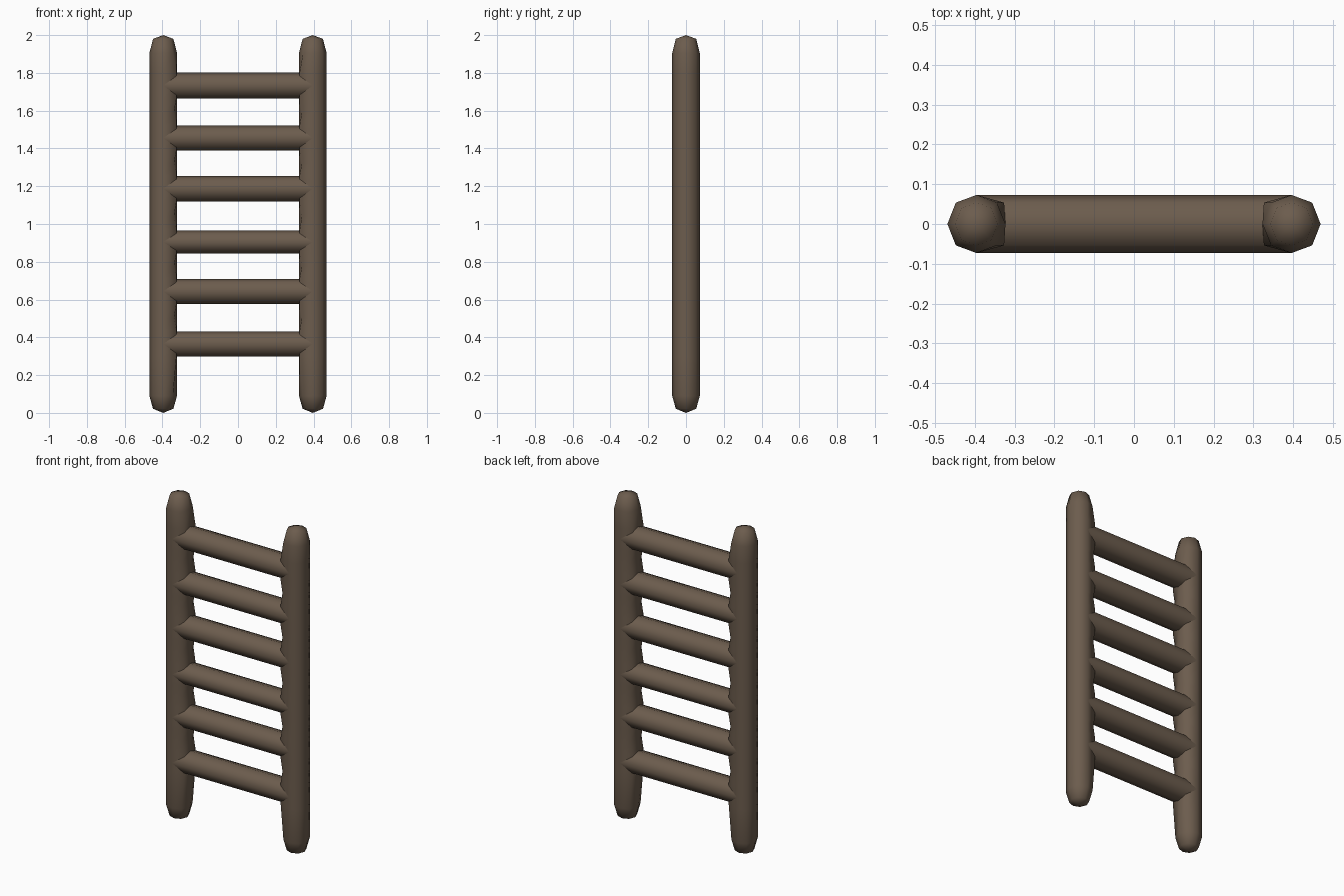
import bpy
import math

if "Cube" in bpy.data.objects:
    bpy.data.objects.remove(bpy.data.objects["Cube"])

# One weathered wood colour
wood = bpy.data.materials.new("dark_brown_wood")
wood.diffuse_color = (0.15, 0.108, 0.075, 1)
wood.use_nodes = True
wood.node_tree.nodes["Principled BSDF"].inputs["Base Color"].default_value = wood.diffuse_color

R = 0.073       # rail radius
RAIL_X = 0.396  # rail centre
RUNGS = [(0.365, 0.067), (0.643, 0.067), (0.905, 0.061),
         (1.187, 0.068), (1.455, 0.066), (1.733, 0.068)]  # height, half thickness


def make_object(name, verts, faces):
    mesh = bpy.data.meshes.new(name)
    mesh.from_pydata(verts, [], faces)
    mesh.materials.append(wood)
    mesh.update()
    mesh.shade_smooth()
    obj = bpy.data.objects.new(name, mesh)
    bpy.context.collection.objects.link(obj)
    return obj


def bridge(rings):
    """Quads between successive eight-sided rings."""
    return [(8 * r + i, 8 * r + (i + 1) % 8, 8 * r + 8 + (i + 1) % 8, 8 * r + 8 + i)
            for r in range(rings - 1) for i in range(8)]


def make_rail(name, side):
    # height, radius, how far the inner corners are pulled toward the rungs
    levels = [(0.022, 0.054, 0), (0.09, R, 0)]
    for k, (z, h) in enumerate(RUNGS):
        levels += [(z - h, R, 0.018), (z + h, R, 0.018)]
        if k < len(RUNGS) - 1:
            nz, nh = RUNGS[k + 1]
            levels.append(((z + h + nz - nh) / 2, R, 0.006))
    levels += [(1.905, R, 0), (1.98, 0.054, 0)]

    verts = []
    for z, r, pull in levels:
        for i in range(8):
            a = i * math.pi / 4
            x, y = r * math.cos(a), r * math.sin(a)
            if i % 2 and x * side < 0:
                x -= side * pull
            verts.append((side * RAIL_X + x, y * (1.04 if i % 2 else 1), z))
    n = len(levels)
    faces = bridge(n)
    # rounded end caps
    verts += [(side * RAIL_X, 0, 0), (side * RAIL_X, 0, 2.0)]
    last = 8 * (n - 1)
    for i in range(8):
        j = (i + 1) % 8
        faces.append((8 * n, j, i))
        faces.append((8 * n + 1, last + i, last + j))
    return make_object(name, verts, faces)


def make_rung(name, z, h):
    verts = []
    for x in (-RAIL_X, RAIL_X):
        for i in range(8):
            a = i * math.pi / 4
            s = 1.04 if i % 2 else 1
            verts.append((x, R * s * math.cos(a), z + h * s * math.sin(a)))
    return make_object(name, verts, bridge(2))


# Upright rails
make_rail("left_rail", -1)
make_rail("right_rail", 1)

# Rungs
for k, (z, h) in enumerate(RUNGS):
    make_rung(f"rung_{k + 1}", z, h)
